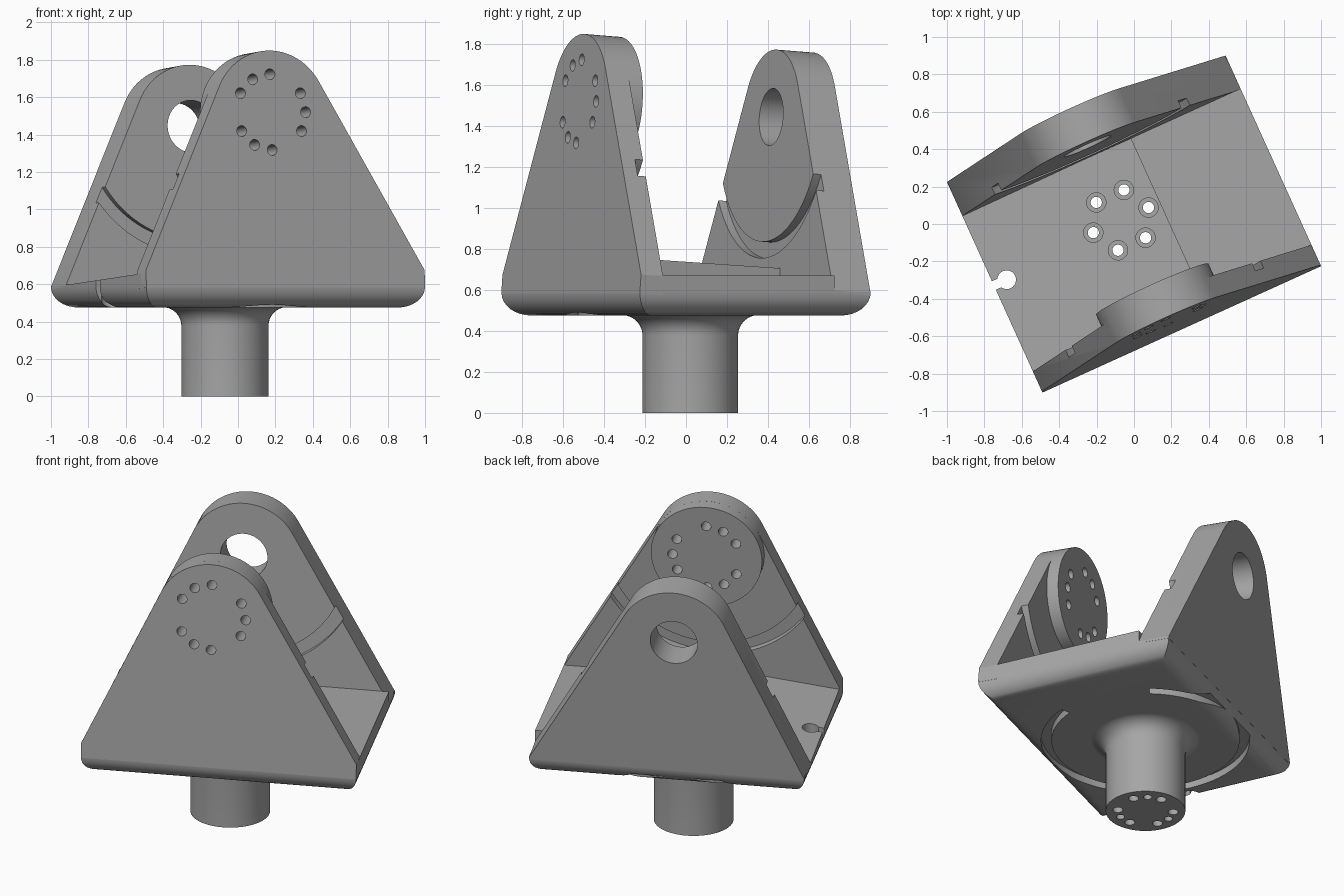
import bpy, bmesh
from math import sin, cos, pi, radians, acos, atan2, hypot
from mathutils import Matrix

if "Cube" in bpy.data.objects:
    bpy.data.objects.remove(bpy.data.objects["Cube"])

grey = bpy.data.materials.new("plain grey")
grey.use_nodes = True
GREY = (0.38, 0.38, 0.38, 1)
grey.diffuse_color = GREY
grey.node_tree.nodes["Principled BSDF"].inputs["Base Color"].default_value = GREY

TURN = Matrix.Rotation(radians(24.4), 4, 'Z')
LEAN = TURN @ Matrix.Rotation(-0.074, 4, 'X')
AX, AY = -0.055, 0.048          # stem axis
PIVOT = 1.475                   # pivot height in the leaning frame
HALF_X, HALF_Y = 0.818, 0.6175


def to_object(name, bm):
    bmesh.ops.recalc_face_normals(bm, faces=bm.faces)
    mesh = bpy.data.meshes.new(name)
    bm.to_mesh(mesh)
    bm.free()
    ob = bpy.data.objects.new(name, mesh)
    bpy.context.collection.objects.link(ob)
    return ob


def prism(name, points, axis, lo, hi):
    """Extrude a flat outline along y or z."""
    bm = bmesh.new()
    place = (lambda a, b, t: (a, t, b)) if axis == 'y' else (lambda a, b, t: (a, b, t))
    face = bm.faces.new([bm.verts.new(place(a, b, lo)) for a, b in points])
    ext = bmesh.ops.extrude_face_region(bm, geom=[face])
    moved = [v for v in ext["geom"] if isinstance(v, bmesh.types.BMVert)]
    shift = (0, hi - lo, 0) if axis == 'y' else (0, 0, hi - lo)
    bmesh.ops.translate(bm, vec=shift, verts=moved)
    return to_object(name, bm)


def arc(cx, cy, r, start, end, n):
    return [(cx + r * cos(start + (end - start) * i / n),
             cy + r * sin(start + (end - start) * i / n)) for i in range(n + 1)]


def disc(cx, cy, r, n=24):
    return arc(cx, cy, r, 0, 2 * pi, n)[:-1]


def band(cx, cy, r0, r1, start, end):
    return arc(cx, cy, r1, start, end, 64) + arc(cx, cy, r0, end, start, 64)


def rect(x0, x1, y0, y1):
    return [(x0, y0), (x1, y0), (x1, y1), (x0, y1)]


def combine(ob, others, operation='DIFFERENCE'):
    for other in others:
        mod = ob.modifiers.new("cut", 'BOOLEAN')
        mod.operation, mod.solver, mod.object = operation, 'EXACT', other
    bpy.context.view_layer.update()
    result = bpy.data.meshes.new_from_object(
        ob.evaluated_get(bpy.context.evaluated_depsgraph_get()))
    ob.modifiers.clear()
    ob.data = result


def remove(obs):
    for ob in obs:
        bpy.data.objects.remove(ob)


def finish(ob, matrix):
    ob.data.transform(matrix)
    ob.data.materials.clear()
    ob.data.materials.append(grey)
    bpy.ops.object.select_all(action='DESELECT')
    ob.select_set(True)
    bpy.context.view_layer.objects.active = ob
    bpy.ops.object.shade_smooth_by_angle(angle=radians(30))


# Base slab with rounded lower edges
bm = bmesh.new()
bmesh.ops.create_cube(bm, size=1)
for v in bm.verts:
    v.co = (v.co.x * 2 * HALF_X, v.co.y * 2 * HALF_Y, 0.475 if v.co.z < 0 else 0.59)
low = [e for e in bm.edges if all(v.co.z < 0.5 for v in e.verts)]
bmesh.ops.bevel(bm, geom=low, offset=0.11, segments=8, profile=0.5, affect='EDGES')
base = to_object("base", bm)

# Floor: a sloping left half and a lower level right half
STEP = 0.175
floor_left = prism("floor_left", rect(-HALF_X, STEP, -0.55, 0.424), 'z', 0.585, 1)
for v in floor_left.data.vertices:
    if v.co.z > 0.8:
        v.co.z = 0.622 + 0.111 * (v.co.x + HALF_X) - 0.062 * v.co.y
floor_right = prism("floor_right", rect(STEP, HALF_X, -0.55, 0.424), 'z', 0.585, 0.67)

# Round stem flaring into the base
outline = [(0.0, 0.0), (0.233, 0.0)] + arc(0.333, 0.377, 0.1, pi, pi / 2, 8) + [(0.333, 0.5), (0, 0.5)]
bm = bmesh.new()
verts = [bm.verts.new((r, 0, z)) for r, z in outline]
edges = [bm.edges.new(pair) for pair in zip(verts, verts[1:])]
bmesh.ops.spin(bm, geom=verts + edges, axis=(0, 0, 1), cent=(0, 0, 0),
               angle=2 * pi, steps=64, use_duplicate=False)
bmesh.ops.remove_doubles(bm, verts=bm.verts, dist=0.0005)
bmesh.ops.translate(bm, vec=(AX, AY, 0), verts=bm.verts)
stem = to_object("stem", bm)

# Bolt holes, counterbores, end notch and underside groove
cutters, blind = [], []
for i in range(6):
    x, y = AX + 0.162 * cos(i * pi / 3), AY + 0.162 * sin(i * pi / 3)
    cutters.append(prism("bolt_cutter", disc(x, y, 0.03), 'z', -0.1, 1))
    cutters.append(prism("bore_cutter", disc(x, y, 0.052), 'z', 0.65, 1.1))
for a in (30, 150, 270):
    x, y = AX + 0.162 * cos(radians(a)), AY + 0.162 * sin(radians(a))
    blind.append(prism("blind_cutter", disc(x, y, 0.025), 'z', -0.1, 0.2))
notch = [prism("notch_cutter", disc(-0.743, 0.01, 0.05), 'z', 0.3, 1),
         prism("slot_cutter", rect(-0.9, -0.74, -0.015, 0.035), 'z', 0.31, 1.01)]
groove = [prism("groove_cutter", band(AX, AY, 0.55, 0.61, radians(28), radians(332)),
                'z', 0.4, 0.52)]
combine(base, cutters + notch + groove)
combine(floor_left, cutters + notch)
combine(stem, cutters + blind)
remove(cutters + blind + notch + groove)
for part in (base, floor_left, floor_right, stem):
    finish(part, TURN)


# Side plates: a triangle with a round top
def plate_outline(bottom, r=0.33, corner=0.628):
    ends = []
    for side in (1, -1):
        dx, dz = side * HALF_X - AX, corner - PIVOT
        ends.append(atan2(dz, dx) + side * acos(r / hypot(dx, dz)))
    start, end = ends[0], ends[1] + 2 * pi
    return ([(-HALF_X, corner), (-HALF_X, bottom), (HALF_X, bottom), (HALF_X, corner)]
            + arc(AX, PIVOT, r, start, end, 40))


track = band(AX, PIVOT, 0.61, 0.69, radians(170), radians(370))

# Front plate with a round boss and nine holes
front_plate = prism("front_plate", plate_outline(0.535), 'y', -0.66, -0.542)
boss = prism("boss", disc(AX, PIVOT, 0.33, 72), 'y', -0.6, -0.468)
combine(front_plate, [boss], 'UNION')
tools = [prism("track_cutter", track, 'y', -0.585, -0.4)]
for middle in (0, 120, 240):
    for a in (middle - 30, middle, middle + 30):
        x, z = AX + 0.203 * cos(radians(a)), PIVOT + 0.203 * sin(radians(a))
        tools.append(prism("hole_cutter", disc(x, z, 0.029), 'y', -0.8, -0.3))
combine(front_plate, tools)
remove(tools + [boss])
finish(front_plate, LEAN)

# Back plate with one large pivot hole
back_plate = prism("back_plate", plate_outline(0.615), 'y', 0.373, 0.573)
tools = [prism("track_cutter", track, 'y', 0.3, 0.415),
         prism("pivot_cutter", disc(AX, PIVOT, 0.14, 48), 'y', 0.2, 0.8)]
combine(back_plate, tools)
remove(tools)
finish(back_plate, LEAN)
